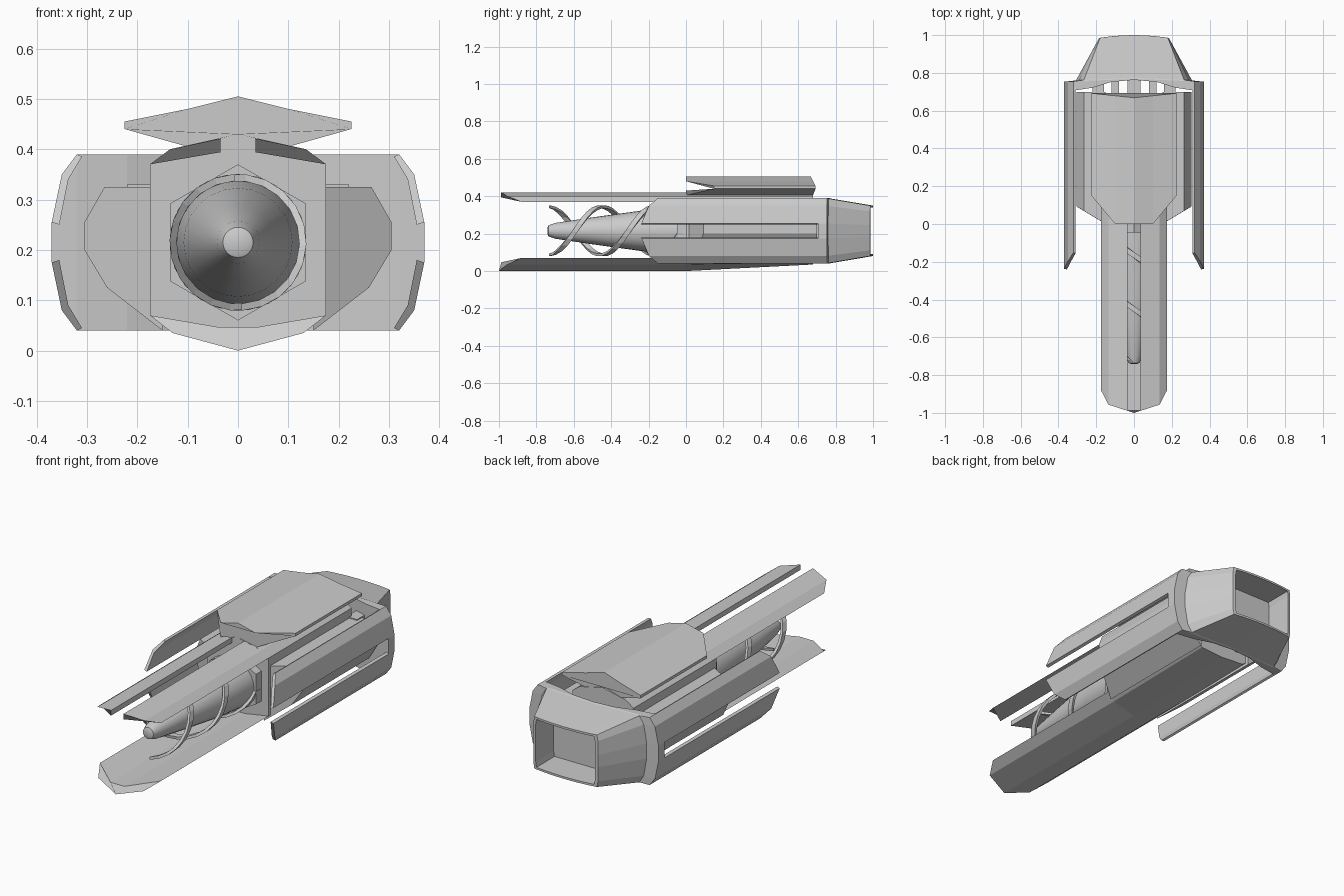
import bpy, bmesh, math

if "Cube" in bpy.data.objects:
    bpy.data.objects.remove(bpy.data.objects["Cube"])

CZ = 0.215  # height of the central axis


def make(name, bm, mirror=False):
    bmesh.ops.recalc_face_normals(bm, faces=bm.faces)
    me = bpy.data.meshes.new(name)
    bm.to_mesh(me)
    bm.free()
    ob = bpy.data.objects.new(name, me)
    bpy.context.collection.objects.link(ob)
    if mirror:
        ob.modifiers.new("mirror", 'MIRROR')
    return ob


def loft_bm(sections, cap_start=True, cap_end=True):
    bm = bmesh.new()
    rings = [[bm.verts.new(p) for p in s] for s in sections]
    for a, b in zip(rings, rings[1:]):
        for i in range(len(a)):
            j = (i + 1) % len(a)
            bm.faces.new((a[i], a[j], b[j], b[i]))
    if cap_start:
        bm.faces.new(rings[0])
    if cap_end:
        bm.faces.new(rings[-1])
    return bm, rings


def extrude(name, profile, front, back, mirror=False):
    """Profile in x,z run along y; front and back are functions of x,z."""
    bm, _ = loft_bm([[(x, front(x, z), z) for x, z in profile],
                     [(x, back(x, z), z) for x, z in profile]])
    return make(name, bm, mirror)


def lerp(v, table):
    for (a, p), (b, q) in zip(table, table[1:]):
        if v <= b:
            return p + (q - p) * max(0, v - a) / (b - a)
    return table[-1][1]


def both(half):
    """Complete a half profile (starting and ending on x = 0)."""
    return half + [(-x, z) for x, z in reversed(half) if x > 0]


def tip(x, z):
    return lerp(abs(x), [(0, -1), (.14, -.955), (.175, -.88)])


# Long front blades: a split upper pair and a single lower one
extrude("upper_blade", [(.035, .421), (.135, .40), (.175, .37), (.035, .394)],
        tip, lambda x, z: 0.0, True)
extrude("lower_blade", both([(0, 0), (.13, .035), (.175, .07), (.04, .047)]),
        tip, lambda x, z: 0.0)

# Central body, with the keel rising towards the back
body = both([(0, .43), (.135, .40), (.175, .37), (.175, .07), (.13, .035), (0, 0)])
bm, _ = loft_bm([[(x, 0, z) for x, z in body],
                 [(x, .68, max(z, .035 + .07 * abs(x))) for x, z in body]])
make("central_body", bm)

# Side pods
extrude("side_pod", [(.15, .04), (.26, .125), (.305, .2), (.305, .255), (.265, .325), (.15, .325)],
        lambda x, z: (x - .15) * .6, lambda x, z: .70, True)

# Top plate
extrude("top_plate", both([(0, .505), (.1, .48), (.225, .455), (.225, .44), (.1, .405), (0, .43)]),
        lambda x, z: lerp(abs(x), [(0, 0), (.1, 0), (.225, .15)]),
        lambda x, z: .668 + .11 * abs(x))

# Outer side fins, above and below a long slot
fin = [(.32, .39), (.35, .35), (.37, .255), (.355, .25), (.337, .34), (.31, .385)]
for name, s in (("upper_side_fin", 1), ("lower_side_fin", -1)):
    extrude(name, [(x, CZ + s * (z - CZ)) for x, z in fin],
            lambda x, z: lerp(abs(z - CZ), [(.035, -.24), (.105, -.22), (.145, -.19), (.175, -.15)]),
            lambda x, z: .745, True)

# Rear cowl: collar, tapering shell and hollow outlet
half = [(0, .39), (.12, .39), (.22, .39), (.32, .39), (.35, .35), (.37, .255),
        (.37, .175), (.35, .08), (.32, .04), (.22, .04), (.12, .04), (0, .04)]
ring = both(half)


def rear(scale, y=None):
    out = []
    for x, z in ring:
        rx = math.copysign(min(abs(x) * .56, .185), x) * scale
        out.append((rx, 1 - .45 * rx * rx if y is None else y, CZ + (z - CZ) * .77 * scale))
    return out


bm, rings = loft_bm([
    [(x, lerp(abs(x), [(0, .763), (.12, .752), (.2, .735), (.24, .708), (.37, .705)]), z) for x, z in ring],
    [(x, .768 - .04 * abs(x), z) for x, z in ring],
    [(x * .83, .775 - .04 * abs(x), CZ + (z - CZ) * .985) for x, z in ring],
    rear(1), rear(.92), rear(.92, .84)], cap_start=False)
f = rings[0]
for k in range(5):
    bm.faces.new((f[k], f[k + 1], f[10 - k], f[11 - k]))
    bm.faces.new((f[-k], f[-k - 1], f[12 + k], f[11 + k]))
make("rear_cowl", bm)


def box(name, x0, x1, y0, y1, z0, z1):
    extrude(name, [(x0, z0), (x1, z0), (x1, z1), (x0, z1)],
            lambda x, z: y0, lambda x, z: y1)


# Struts joining the body to the cowl
for i, (x, w) in enumerate([(0, .035), (.1, .02), (-.1, .02), (.19, .03), (-.19, .03)]):
    box(f"rear_strut_{i + 1}", x - w, x + w, .66, .775, .10, .33)


def circle(r, y, n, turn=0.0):
    return [(r * math.sin(2 * math.pi * i / n + turn), y,
             CZ + r * math.cos(2 * math.pi * i / n + turn)) for i in range(n)]


# Hexagonal mount and the long core cone
bm, _ = loft_bm([circle(.155, -.045, 6), circle(.155, .02, 6)])
make("core_mount", bm)
bm, _ = loft_bm([circle(r, y, 24) for y, r in
                 [(-.74, .018), (-.735, .03), (-.70, .042), (-.5, .072), (-.24, .108), (-.03, .125), (.01, .125)]])
core = make("core_cone", bm)
for p in core.data.polygons:
    p.use_smooth = True
bpy.context.view_layer.objects.active = core
core.select_set(True)
bpy.ops.object.shade_smooth_by_angle(angle=math.radians(30))

# Two ribbons spiralling round the core
for name, top in (("spiral_ribbon_a", -.45), ("spiral_ribbon_b", -.165)):
    secs = []
    steps = 26
    for i in range(steps + 1):
        y = -.73 + .70 * i / steps
        a = -2 * math.pi * (y - top) / .57
        w = .016 * min(1, .2 + i / 3)
        secs.append([(r * math.sin(a), y + d, CZ + r * math.cos(a))
                     for r, d in ((.122, -w), (.136, -w), (.136, w), (.122, w))])
    bm, _ = loft_bm(secs)
    make(name, bm)
